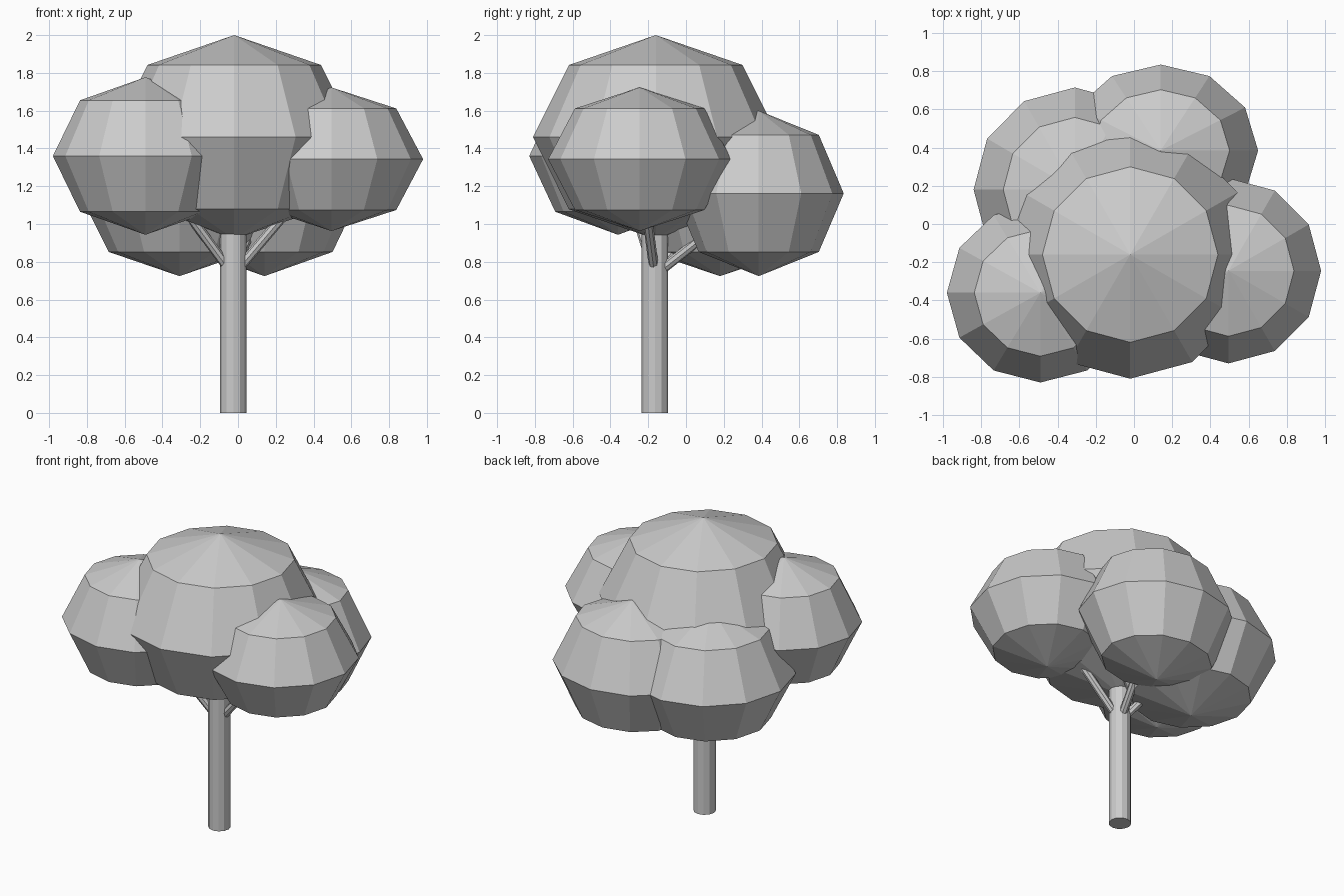
import bpy
from mathutils import Vector

if "Cube" in bpy.data.objects:
    bpy.data.objects.remove(bpy.data.objects["Cube"])


def rod(name, start, end, radius, sides):
    a, b = Vector(start), Vector(end)
    bpy.ops.mesh.primitive_cylinder_add(
        vertices=sides, radius=radius, depth=(b - a).length, location=(a + b) / 2)
    ob = bpy.context.object
    ob.name = name
    ob.rotation_mode = 'QUATERNION'
    ob.rotation_quaternion = Vector((0, 0, 1)).rotation_difference(b - a)
    return ob


def foliage(name, centre, radii):
    bpy.ops.mesh.primitive_uv_sphere_add(segments=12, ring_count=4, radius=1, location=centre)
    ob = bpy.context.object
    ob.name = name
    ob.scale = radii
    return ob


# Leaf clumps: centre and radii
clumps = {
    "crown": ((-0.02, -0.16, 1.46), (0.65, 0.65, 0.54)),
    "left": ((-0.49, -0.36, 1.36), (0.49, 0.47, 0.417)),
    "right": ((0.495, -0.245, 1.343), (0.485, 0.485, 0.38)),
    "back_right": ((0.14, 0.385, 1.162), (0.51, 0.45, 0.438)),
    "back_left": ((-0.31, 0.18, 1.162), (0.53, 0.535, 0.438)),
}
for key, (centre, radii) in clumps.items():
    foliage("foliage_" + key, centre, radii)

# Trunk
rod("trunk", (-0.025, -0.165, 0), (-0.025, -0.165, 1.0), 0.07, 12)

# Branches reaching into the outer clumps
fork = Vector((-0.025, -0.165, 0.73))
for key in ("left", "right", "back_right", "back_left"):
    target = Vector(clumps[key][0])
    rod("branch_" + key, fork, fork.lerp(target, 0.7), 0.026, 8)
